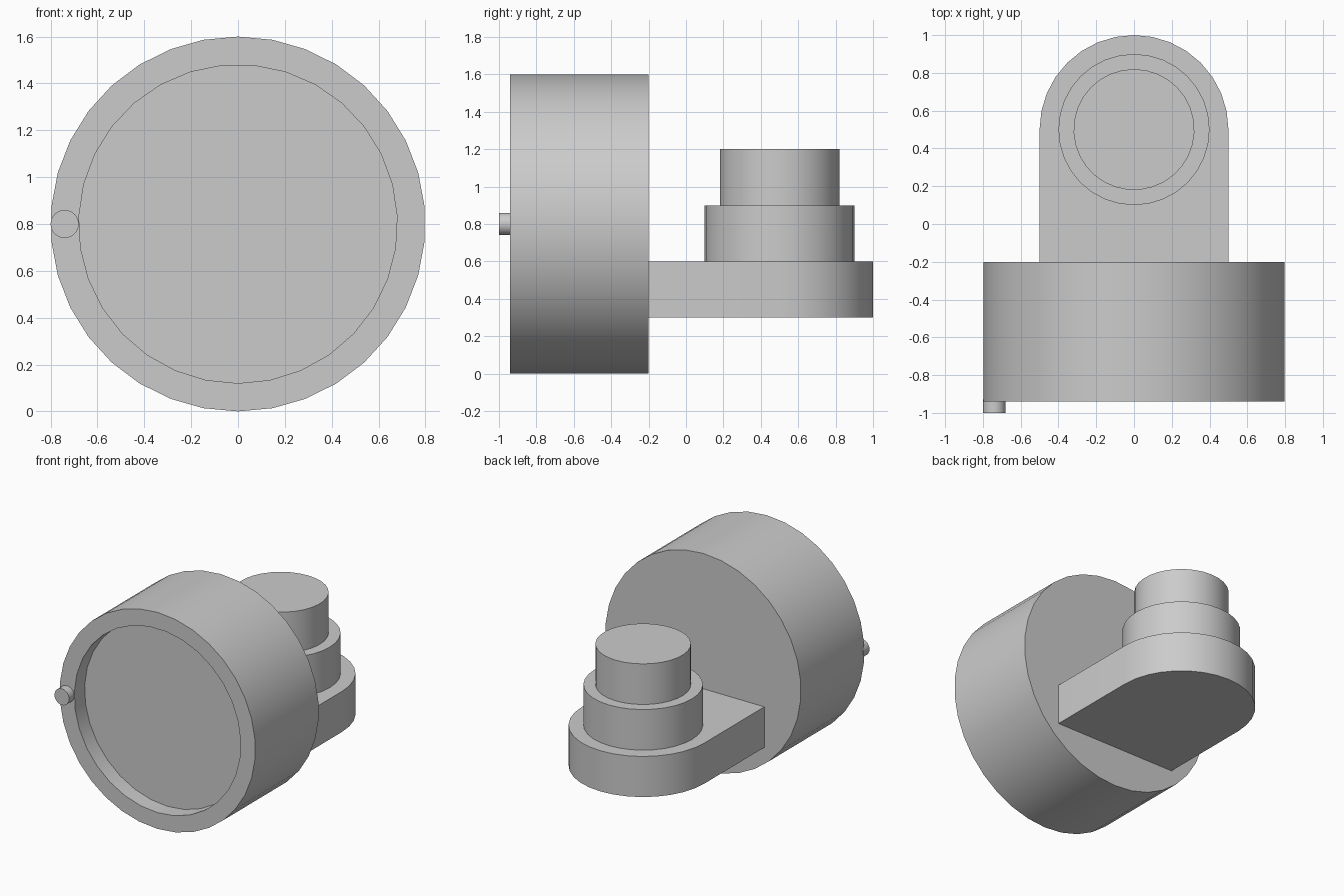
import bpy, bmesh
from math import sin, cos, pi, radians
from mathutils import Vector

if "Cube" in bpy.data.objects:
    bpy.data.objects.remove(bpy.data.objects["Cube"])

grey = bpy.data.materials.new("plain_grey")
grey.use_nodes = True
colour = (0.6, 0.6, 0.6, 1)
grey.diffuse_color = colour
grey.node_tree.nodes["Principled BSDF"].inputs["Base Color"].default_value = colour


def arc(radius, sides, start=pi / 2, sweep=2 * pi, centre=(0, 0)):
    """Points on an arc; a full circle leaves out the repeated end point."""
    count = sides if sweep == 2 * pi else sides + 1
    angles = [start + sweep * i / sides for i in range(count)]
    return [(centre[0] + radius * cos(a), centre[1] + radius * sin(a)) for a in angles]


def upright(u, v, level):
    return Vector((u, v, level))


def facing_front(u, v, level):
    return Vector((u, level, v))


def finish(name, bm):
    bmesh.ops.recalc_face_normals(bm, faces=bm.faces)
    mesh = bpy.data.meshes.new(name)
    bm.to_mesh(mesh)
    bm.free()
    mesh.materials.append(grey)
    obj = bpy.data.objects.new(name, mesh)
    bpy.context.collection.objects.link(obj)
    bpy.ops.object.select_all(action="DESELECT")
    obj.select_set(True)
    bpy.context.view_layer.objects.active = obj
    bpy.ops.object.shade_smooth_by_angle(angle=radians(30))
    return obj


def ring(bm, outline, level, place):
    return [bm.verts.new(place(u, v, level)) for u, v in outline]


def walls(bm, a, b):
    for i in range(len(a)):
        j = (i + 1) % len(a)
        bm.faces.new((a[i], a[j], b[j], b[i]))


def prism(name, outline, low, high, place=upright):
    bm = bmesh.new()
    a, b = (ring(bm, outline, level, place) for level in (low, high))
    walls(bm, a, b)
    bm.faces.new(a)
    bm.faces.new(b)
    return finish(name, bm)


def loop_edges(bm, verts):
    return [bm.edges.get((verts[i - 1], verts[i])) for i in range(len(verts))]


# Drum with a shallow round recess in its front
bm = bmesh.new()
outer = arc(0.8, 34, centre=(0, 0.8))
inner = arc(0.68, 31, start=-pi / 2, centre=(0, 0.8))
back, rim = (ring(bm, outer, y, facing_front) for y in (-0.2, -0.94))
lip, floor = (ring(bm, inner, y, facing_front) for y in (-0.94, -0.82))
walls(bm, back, rim)
walls(bm, lip, floor)
bm.faces.new(back)
bm.faces.new(floor)
bmesh.ops.bridge_loops(bm, edges=loop_edges(bm, rim) + loop_edges(bm, lip))
finish("drum", bm)

# Small pin on the rim
prism("rim_pin", arc(0.06, 31, centre=(-0.74, 0.8)), -1, -0.93, facing_front)

# Flat arm with a rounded back end
arm = [(-0.5, -0.21), (0.5, -0.21)] + arc(0.5, 16, start=0, sweep=pi, centre=(0, 0.5))
prism("arm", arm, 0.3, 0.6)

# Stepped post on the arm
prism("post_lower", arc(0.4, 32, centre=(0, 0.5)), 0.6, 0.9)
prism("post_upper", arc(0.32, 31, centre=(0, 0.5)), 0.9, 1.2)
